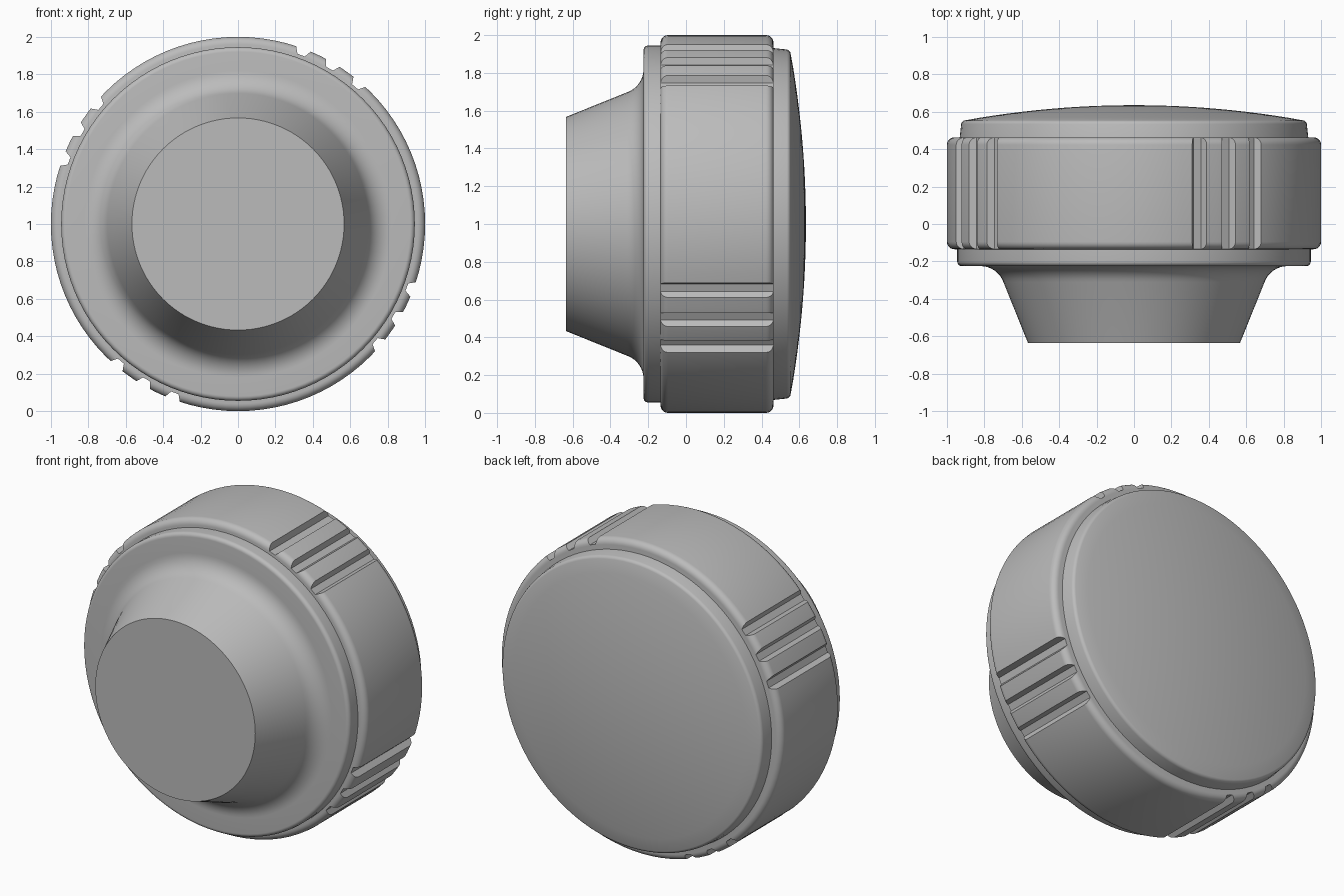
import bpy
import bmesh
from math import radians, sin, cos, pi
from mathutils import Vector

if "Cube" in bpy.data.objects:
    bpy.data.objects.remove(bpy.data.objects["Cube"], do_unlink=True)

CENTRE = Vector((0, 0, 1))
SEGMENTS = 96

grey = bpy.data.materials.new("plain grey")
grey.use_nodes = True
grey.diffuse_color = (0.5, 0.5, 0.5, 1)
grey.node_tree.nodes["Principled BSDF"].inputs["Base Color"].default_value = (0.5, 0.5, 0.5, 1)


def add_object(name, bm):
    bmesh.ops.recalc_face_normals(bm, faces=bm.faces[:])
    mesh = bpy.data.meshes.new(name)
    bm.to_mesh(mesh)
    bm.free()
    mesh.materials.append(grey)
    obj = bpy.data.objects.new(name, mesh)
    bpy.context.collection.objects.link(obj)
    return obj


def select(obj):
    bpy.ops.object.select_all(action='DESELECT')
    obj.select_set(True)
    bpy.context.view_layer.objects.active = obj


def smooth(obj):
    select(obj)
    bpy.ops.object.shade_smooth_by_angle(angle=radians(30))


def arc(y, r, radius, start, end, steps=6):
    """Points (y, r) of a rounded corner; angle 0 is outward, 90 is back."""
    angles = [radians(start + (end - start) * i / steps) for i in range(steps + 1)]
    return [(y + radius * sin(a), r + radius * cos(a)) for a in angles]


def lathe(name, profile):
    """Turn a (y, r) profile around the knob axis."""
    bm = bmesh.new()
    verts = [bm.verts.new((r, y, CENTRE.z)) for y, r in profile]
    edges = [bm.edges.new(pair) for pair in zip(verts, verts[1:])]
    bmesh.ops.spin(bm, geom=verts + edges, cent=CENTRE, axis=(0, 1, 0),
                   angle=2 * pi, steps=SEGMENTS, use_merge=True)
    bmesh.ops.remove_doubles(bm, verts=bm.verts[:], dist=0.0001)
    return add_object(name, bm)


# Tapered stem flowing into the front flange
stem = [(-0.635, 0), (-0.635, 0.567)]
stem += arc(-0.355, 0.82, 0.13, 160, 90, 8)
stem += arc(-0.2, 0.92, 0.025, -90, 0)
stem += [(-0.1, 0.945), (-0.1, 0)]
smooth(lathe("stem_and_flange", stem))

# Wide grip ring with rounded rims
FRONT, BACK, RIM = -0.135, 0.463, 0.04
grip_profile = [(FRONT, 0)]
grip_profile += arc(FRONT + RIM, 1 - RIM, RIM, -90, 0)
grip_profile += arc(BACK - RIM, 1 - RIM, RIM, 0, 90)
grip_profile += [(BACK, 0)]
grip = lathe("grip_ring", grip_profile)

# Four groups of three finger grooves, cut with six-sided bars
bm = bmesh.new()
for group in range(4):
    for step in (-1, 0, 1):
        a = radians(59.5 + 90 * group + 10 * step)
        out = Vector((cos(a), 0, sin(a)))
        side = Vector((-sin(a), 0, cos(a)))
        bar = []
        for i in range(6):
            t = pi * i / 3
            p = CENTRE + out + (side * cos(t) + out * sin(t)) * 0.042
            bar.append(bm.verts.new(p + Vector((0, -0.3, 0))))
        face = bm.faces.new(bar)
        made = bmesh.ops.extrude_face_region(bm, geom=[face])["geom"]
        tops = [v for v in made if isinstance(v, bmesh.types.BMVert)]
        bmesh.ops.translate(bm, verts=tops, vec=(0, 1, 0))
cutter = add_object("groove_cutter", bm)
cutter.hide_render = True

cut = grip.modifiers.new("grooves", 'BOOLEAN')
cut.operation = 'DIFFERENCE'
cut.solver = 'EXACT'
cut.object = cutter
select(grip)
bpy.ops.object.modifier_apply(modifier=cut.name)
bpy.data.objects.remove(cutter, do_unlink=True)
smooth(grip)

# Domed back cap
EDGE = 0.9
cap = [(0.43, 0), (0.43, 0.935)]
cap += arc(0.53, 0.9, 0.024, 10, 75, 5)
cap += [(0.635 - 0.08 * (i / 12) ** 2, EDGE * i / 12) for i in range(11, -1, -1)]
smooth(lathe("domed_cap", cap))
